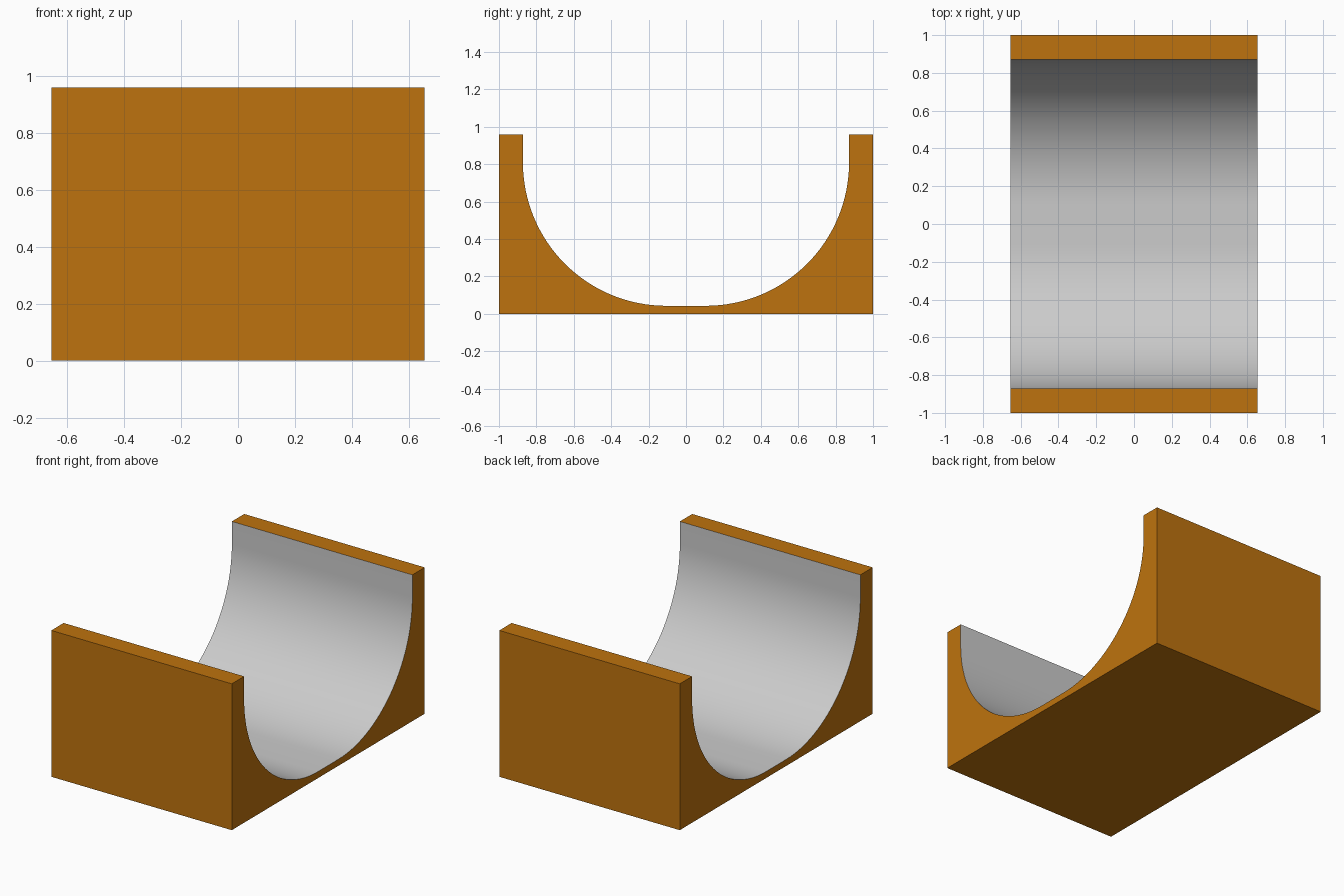
import bpy, bmesh
from math import sin, cos, pi

if "Cube" in bpy.data.objects:
    bpy.data.objects.remove(bpy.data.objects["Cube"])

HALF_X, HALF_Y, HEIGHT = 0.655, 1.0, 0.96
WALL_Y, FLOOR_Z = 0.872, 0.043      # inner wall and channel floor
FLAT_Y, ARC_Z = 0.105, 0.81         # arc centre
STEPS = 32


def material(name, color):
    mat = bpy.data.materials.new(name)
    mat.diffuse_color = color
    mat.use_nodes = True
    mat.node_tree.nodes["Principled BSDF"].inputs["Base Color"].default_value = mat.diffuse_color
    return mat


# Channel half-profile: upright lip, then quarter arc down to the floor
half = [(WALL_Y, HEIGHT)]
for i in range(STEPS + 1):
    a = pi / 2 * i / STEPS
    half.append((FLAT_Y + (WALL_Y - FLAT_Y) * cos(a),
                 ARC_Z - (ARC_Z - FLOOR_Z) * sin(a)))
channel = half + [(-y, z) for y, z in reversed(half)]
outer = [(-HALF_Y, HEIGHT), (-HALF_Y, 0), (HALF_Y, 0), (HALF_Y, HEIGHT)]
profile = channel + outer

# Extrude the section along x; channel faces take the grey slot
bm = bmesh.new()
left = [bm.verts.new((-HALF_X, y, z)) for y, z in profile]
right = [bm.verts.new((HALF_X, y, z)) for y, z in profile]
bm.faces.new(left)
bm.faces.new(right[::-1])
n = len(profile)
for i in range(n):
    j = (i + 1) % n
    face = bm.faces.new((left[i], right[i], right[j], left[j]))
    face.material_index = 1 if i < len(channel) - 1 else 0
bmesh.ops.recalc_face_normals(bm, faces=bm.faces[:])

mesh = bpy.data.meshes.new("channel_block")
bm.to_mesh(mesh)
bm.free()
mesh.materials.append(material("orange_brown", (0.515, 0.171, 0.0044, 1)))
mesh.materials.append(material("grey", (0.67, 0.67, 0.67, 1)))
block = bpy.data.objects.new("channel_block", mesh)
bpy.context.collection.objects.link(block)

# Smooth the curved channel, keep the corners sharp
bpy.context.view_layer.objects.active = block
block.select_set(True)
bpy.ops.object.shade_smooth_by_angle(angle=pi / 6)
